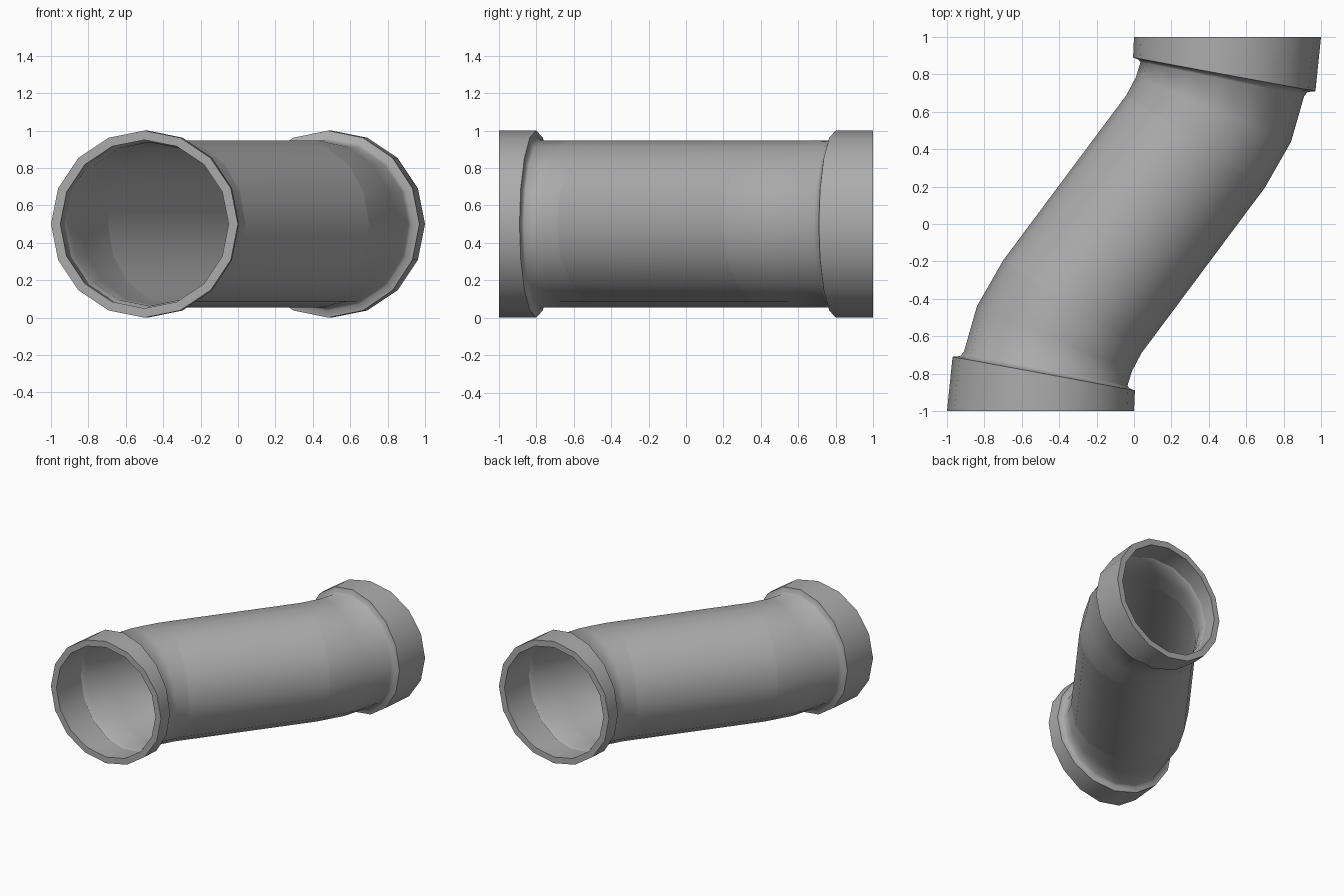
import bpy, bmesh, math
from mathutils import Vector

if "Cube" in bpy.data.objects:
    bpy.data.objects.remove(bpy.data.objects["Cube"])

SIDES = 16
MID = 0.5

# Cross-sections: left point, right point (top view), vertical radius, sharp edge loop
mouth = ((-1.0, -1.0), (0.0, -1.0), 0.5, True)
collar_end = ((-0.97, -0.71), (0.005, -0.89), 0.5, True)
neck_flare = ((-0.93, -0.706), (-0.022, -0.88), 0.464, False)
neck = ((-0.91, -0.685), (-0.035, -0.865), 0.447, False)
bend = ((-0.84, -0.44), (-0.01, -0.785), 0.447, False)
straight = ((-0.70, -0.195), (0.04, -0.69), 0.447, True)


def scaled(sec, s):
    """Shrink a cross-section about its own centre."""
    a, b = Vector(sec[0]), Vector(sec[1])
    c = (a + b) / 2
    return (c + (a - c) * s, c + (b - c) * s, sec[2] * s, sec[3])


def turned(sec):
    """Half turn about the z axis, for the other end of the pipe."""
    return (-Vector(sec[1]), -Vector(sec[0]), sec[2], sec[3])


def both_ends(half):
    return half + [turned(s) for s in reversed(half)]


# Outer skin front to back, then inner skin back to front
outer = both_ends([mouth, collar_end, neck_flare, neck, bend, straight])
inner = both_ends([scaled(mouth, 0.9), scaled(collar_end, 0.91),
                   scaled(neck, 0.98), scaled(bend, 0.985), scaled(straight, 0.985)])
sections = outer + inner[::-1]

bm = bmesh.new()
rings = []
for left, right, rz, sharp in sections:
    a, b = Vector(left), Vector(right)
    c, h = (a + b) / 2, (b - a) / 2
    ring = []
    for i in range(SIDES):
        t = 2 * math.pi * i / SIDES
        p = c + h * math.cos(t)
        ring.append(bm.verts.new((p.x, p.y, MID + rz * math.sin(t))))
    rings.append(ring)

for k, r0 in enumerate(rings):
    r1 = rings[(k + 1) % len(rings)]
    for i in range(SIDES):
        j = (i + 1) % SIDES
        bm.faces.new((r0[i], r0[j], r1[j], r1[i])).smooth = True
bmesh.ops.recalc_face_normals(bm, faces=bm.faces)

# Smooth walls with crisp rims, collar ends and bend starts
for ring, sec in zip(rings, sections):
    if sec[3]:
        for i in range(SIDES):
            bm.edges.get((ring[i], ring[(i + 1) % SIDES])).smooth = False

mesh = bpy.data.meshes.new("offset_pipe")
bm.to_mesh(mesh)
bm.free()
pipe = bpy.data.objects.new("offset_pipe", mesh)
bpy.context.collection.objects.link(pipe)

# Dark grey finish
mat = bpy.data.materials.new("dark_grey")
mat.diffuse_color = (0.41, 0.41, 0.41, 1.0)
mat.use_nodes = True
mat.node_tree.nodes["Principled BSDF"].inputs["Base Color"].default_value = mat.diffuse_color
mesh.materials.append(mat)
